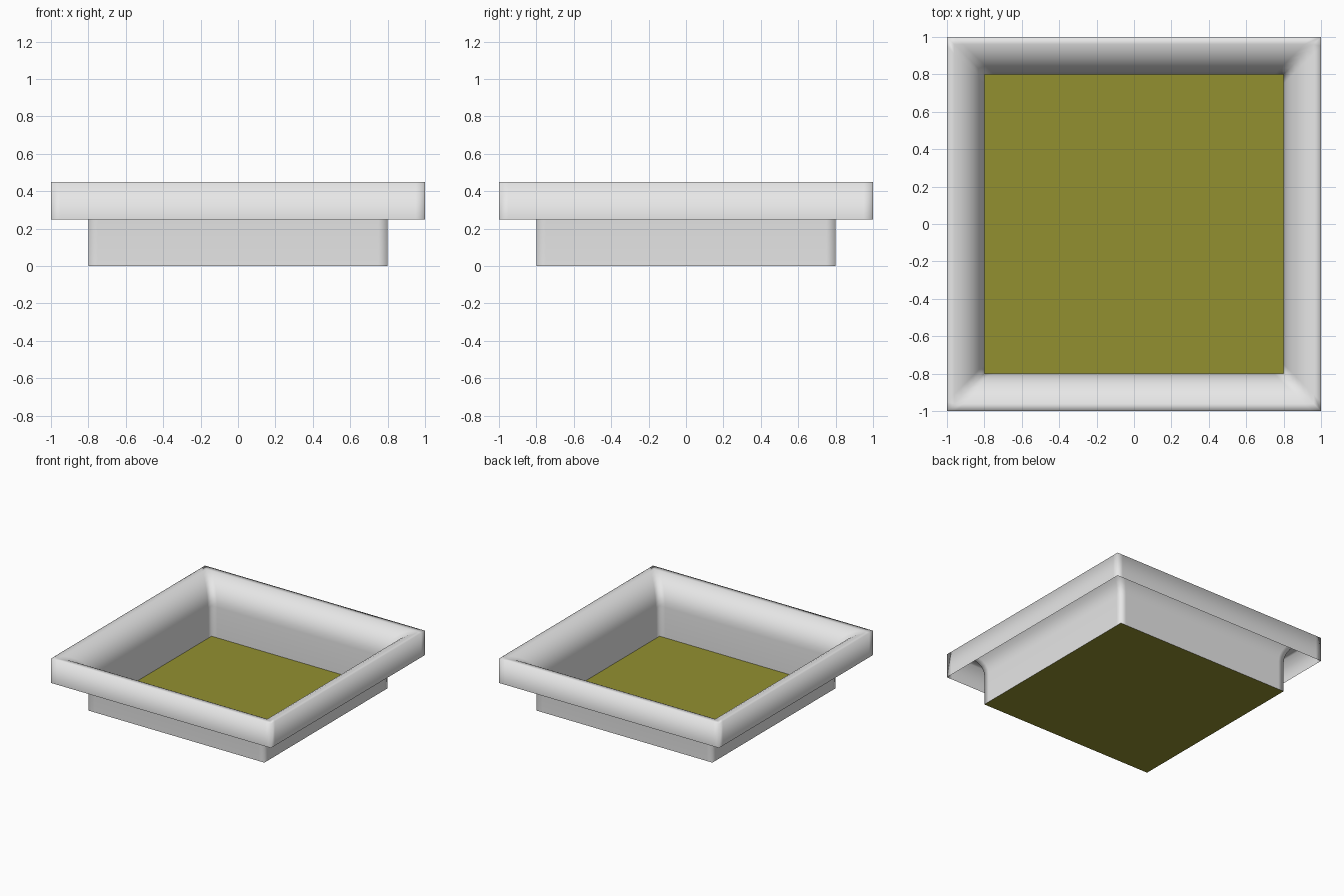
import bpy, bmesh, math

cube = bpy.data.objects.get("Cube")
if cube:
    bpy.data.objects.remove(cube)


def material(name, rgb):
    mat = bpy.data.materials.new(name)
    mat.use_nodes = True
    mat.diffuse_color = (*rgb, 1)
    mat.node_tree.nodes["Principled BSDF"].inputs["Base Color"].default_value = (*rgb, 1)
    return mat


def add_object(name, bm, mat):
    mesh = bpy.data.meshes.new(name)
    bm.to_mesh(mesh)
    bm.free()
    mesh.materials.append(mat)
    obj = bpy.data.objects.new(name, mesh)
    bpy.context.collection.objects.link(obj)
    return obj


INNER, OUTER = 0.8, 1.0
BEND_Z, RADIUS = 0.25, 0.2
SUPPORT, STEPS = 0.05, 8


def square_ring(bm, half, z):
    """Square loop with support points beside each corner."""
    verts = []
    near = half - SUPPORT
    for turn in range(4):
        c, s = [(1, 0), (0, 1), (-1, 0), (0, -1)][turn]
        for x, y in ((half, -near), (half, near), (half, half)):
            verts.append(bm.verts.new((c * x - s * y, s * x + c * y, z)))
    return verts


# Thin tray shell: upright wall, flared quarter round, hanging skirt
profile = [(INNER, 0)]
for i in range(STEPS + 1):
    a = math.pi / 2 * i / STEPS
    profile.append((OUTER - RADIUS * math.cos(a), BEND_Z + RADIUS * math.sin(a)))
profile.append((OUTER, BEND_Z))

bm = bmesh.new()
rings = [square_ring(bm, half, z) for half, z in profile]
for low, high in zip(rings, rings[1:]):
    for i in range(len(low)):
        j = (i + 1) % len(low)
        face = bm.faces.new((low[j], low[i], high[i], high[j]))
        face.smooth = True
add_object("tray_wall", bm, material("light grey", (0.8, 0.8, 0.8)))

# Flat floor panel
bm = bmesh.new()
bmesh.ops.create_grid(bm, x_segments=1, y_segments=1, size=INNER)
add_object("tray_floor", bm, material("olive", (0.29, 0.28, 0.03)))
